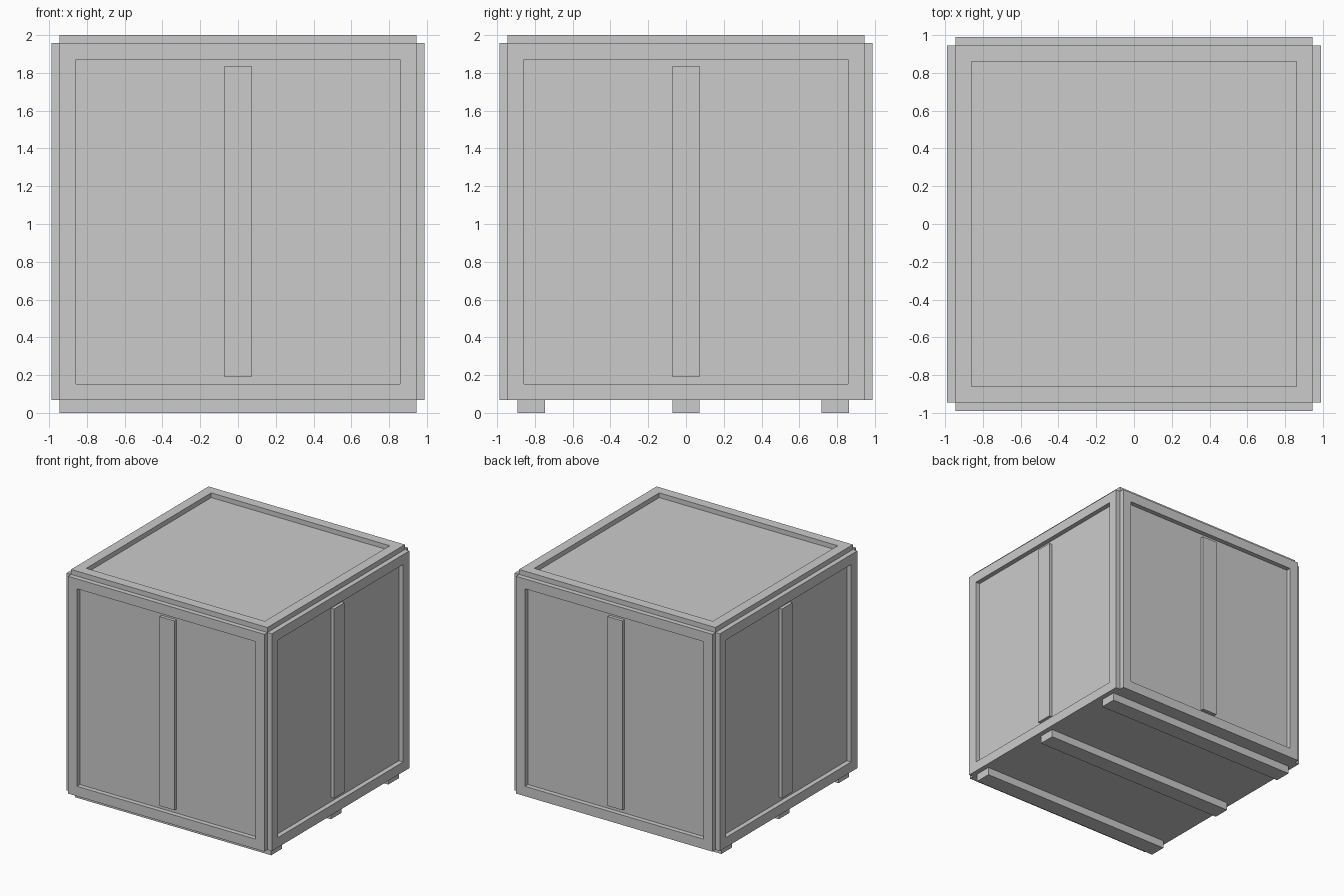
import bpy, bmesh
from math import pi
from mathutils import Matrix, Vector

if "Cube" in bpy.data.objects:
    bpy.data.objects.remove(bpy.data.objects["Cube"])

HALF = 0.9445          # half width of the core and of every framed side
THICK = 0.043          # thickness of a frame
OPENING = 0.823        # half width of a frame opening
FOOT = 0.068           # height of the runners
CENTRE = Matrix.Translation((0, 0, FOOT + HALF))

grey = bpy.data.materials.new("grey paint")
grey.use_nodes = True
grey.diffuse_color = (0.6, 0.6, 0.6, 1)
grey.node_tree.nodes["Principled BSDF"].inputs["Base Color"].default_value = (0.6, 0.6, 0.6, 1)


def finish(name, bm, matrix):
    bmesh.ops.recalc_face_normals(bm, faces=bm.faces)
    mesh = bpy.data.meshes.new(name)
    bm.to_mesh(mesh)
    bm.free()
    mesh.materials.append(grey)
    ob = bpy.data.objects.new(name, mesh)
    ob.matrix_world = matrix
    bpy.context.collection.objects.link(ob)


def box_mesh(size, centre):
    bm = bmesh.new()
    bmesh.ops.create_cube(bm, size=1, matrix=Matrix.Translation(centre) @ Matrix.Diagonal((*size, 1)))
    return bm


def frame(name, matrix):
    """Square slab, sunk inside its border, with slightly eased inner corners."""
    bm = box_mesh((2 * HALF, 2 * HALF, THICK), (0, 0, THICK / 2))
    outer = max(bm.faces, key=lambda f: f.calc_center_median().z)
    bmesh.ops.inset_region(bm, faces=[outer], thickness=HALF - OPENING)
    panel = bmesh.ops.extrude_discrete_faces(bm, faces=[outer])["faces"][0]
    bmesh.ops.translate(bm, verts=panel.verts, vec=(0, 0, 0.002 - THICK))
    corners = [e for e in bm.edges
               if all(abs(abs(v.co.x) - OPENING) < 0.001 for v in e.verts)
               and abs(e.verts[0].co.z - e.verts[1].co.z) > 0.01]
    bmesh.ops.bevel(bm, geom=corners, offset=0.009, segments=1, affect='EDGES')
    finish(name, bm, matrix)


# Core
finish("crate_core", box_mesh(Vector((2, 2, 2)) * HALF, (0, 0, 0)), CENTRE)

# Four framed walls, each with a middle batten
for i, side in enumerate(("front", "left", "back", "right")):
    m = CENTRE @ Matrix.Rotation(i * pi / 2, 4, 'Z') @ Matrix.Rotation(pi / 2, 4, 'X') \
        @ Matrix.Translation((0, 0, HALF))
    frame(side + "_frame", m)
    finish(side + "_batten", box_mesh((0.145, 2 * OPENING, 0.03), (0, 0, 0.015)), m)

# Lid
frame("lid_frame", CENTRE @ Matrix.Translation((0, 0, HALF)))

# Runners under the floor
for name, y in (("front", -0.82), ("middle", 0), ("back", 0.79)):
    finish(name + "_runner", box_mesh((2 * HALF, 0.145, FOOT), (0, y, FOOT / 2)), Matrix())
